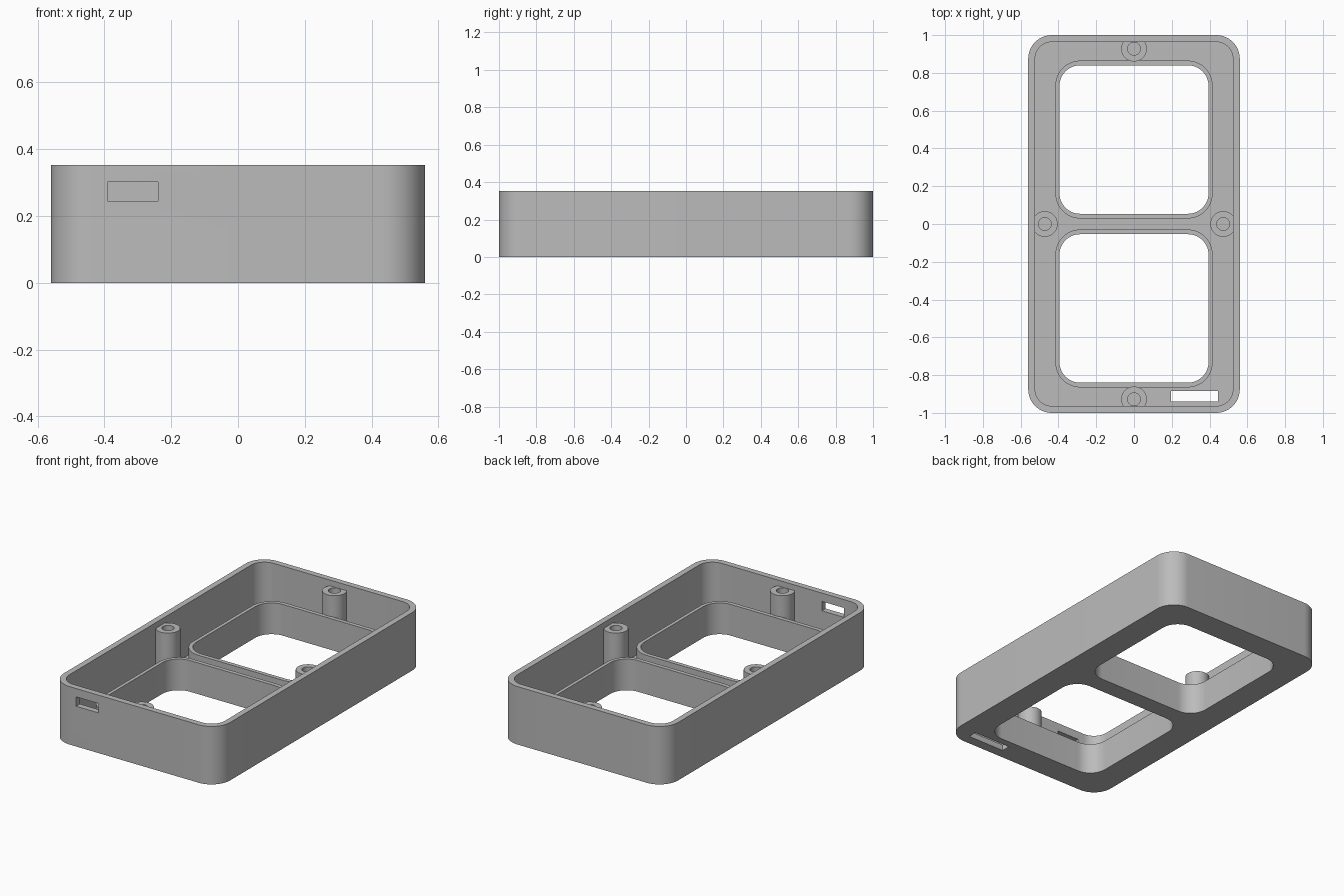
import bpy, bmesh, math

if "Cube" in bpy.data.objects:
    bpy.data.objects.remove(bpy.data.objects["Cube"])

# Main dimensions
WIDTH, LENGTH, HEIGHT = 1.12, 2.0, 0.353
WALL = 0.036
FLOOR = 0.036
RIM_TOP = 0.19
POST_TOP = 0.318

grey = bpy.data.materials.new("plain grey")
grey.use_nodes = True
colour = (0.5, 0.5, 0.5, 1)
grey.diffuse_color = colour
grey.node_tree.nodes["Principled BSDF"].inputs["Base Color"].default_value = colour


def prism(name, cx, cy, w, l, z0, z1, r=0.0, steps=14):
    """Upright prism with a rounded rectangular outline."""
    bm = bmesh.new()
    outline = []
    for i, (sx, sy) in enumerate([(1, 1), (-1, 1), (-1, -1), (1, -1)]):
        px, py = cx + sx * (w / 2 - r), cy + sy * (l / 2 - r)
        for k in range(steps + 1 if r else 1):
            a = math.pi / 2 * (i + k / steps)
            outline.append(bm.verts.new((px + r * math.cos(a), py + r * math.sin(a), z0)))
    base = bm.faces.new(outline)
    top = bmesh.ops.extrude_face_region(bm, geom=[base])["geom"]
    bmesh.ops.translate(bm, vec=(0, 0, z1 - z0),
                        verts=[v for v in top if isinstance(v, bmesh.types.BMVert)])
    bmesh.ops.recalc_face_normals(bm, faces=bm.faces)
    return finish(name, bm)


def cylinder(name, cx, cy, radius, z0, z1):
    bm = bmesh.new()
    bmesh.ops.create_cone(bm, cap_ends=True, segments=40, radius1=radius,
                          radius2=radius, depth=z1 - z0)
    bmesh.ops.translate(bm, vec=(cx, cy, (z0 + z1) / 2), verts=bm.verts)
    return finish(name, bm)


def finish(name, bm):
    mesh = bpy.data.meshes.new(name)
    bm.to_mesh(mesh)
    bm.free()
    mesh.materials.append(grey)
    obj = bpy.data.objects.new(name, mesh)
    bpy.context.collection.objects.link(obj)
    return obj


def combine(target, tool, operation):
    """Join or cut a helper solid, then discard the helper."""
    mod = target.modifiers.new(operation, 'BOOLEAN')
    mod.operation, mod.solver, mod.object = operation, 'EXACT', tool
    bpy.context.view_layer.objects.active = target
    bpy.ops.object.modifier_apply(modifier=mod.name)
    bpy.data.objects.remove(tool)


# Open tray: outer block with a rounded cavity
case = prism("enclosure", 0, 0, WIDTH, LENGTH, 0, HEIGHT, 0.125)
combine(case, prism("cavity", 0, 0, WIDTH - 2 * WALL, LENGTH - 2 * WALL,
                    FLOOR, HEIGHT + 0.1, 0.09), 'DIFFERENCE')

# Raised collars around the two windows
for side in (1, -1):
    combine(case, prism("collar", 0, side * 0.447, 0.832, 0.836,
                        FLOOR / 2, RIM_TOP, 0.132), 'UNION')

# Screw posts at the middle of each wall
posts = [(0, 0.928), (0, -0.928), (0.472, 0), (-0.472, 0)]
for x, y in posts:
    combine(case, cylinder("post", x, y, 0.068, FLOOR / 2, POST_TOP), 'UNION')
for x, y in posts:
    combine(case, cylinder("post_hole", x, y, 0.034, FLOOR, POST_TOP + 0.1), 'DIFFERENCE')

# Window openings through the floor
for side in (1, -1):
    combine(case, prism("window", 0, side * 0.447, 0.79, 0.786,
                        -0.1, HEIGHT, 0.11), 'DIFFERENCE')

# Slot in the floor and slot in the front wall
combine(case, prism("floor_slot", 0.32, -0.911, 0.25, 0.055, -0.1, 0.1), 'DIFFERENCE')
combine(case, prism("front_slot", -0.315, -1.0, 0.15, 0.2, 0.245, 0.302), 'DIFFERENCE')

# Smooth rounded corners, crisp edges
bpy.ops.object.select_all(action='DESELECT')
case.select_set(True)
bpy.context.view_layer.objects.active = case
bpy.ops.object.shade_smooth_by_angle(angle=math.radians(30))
